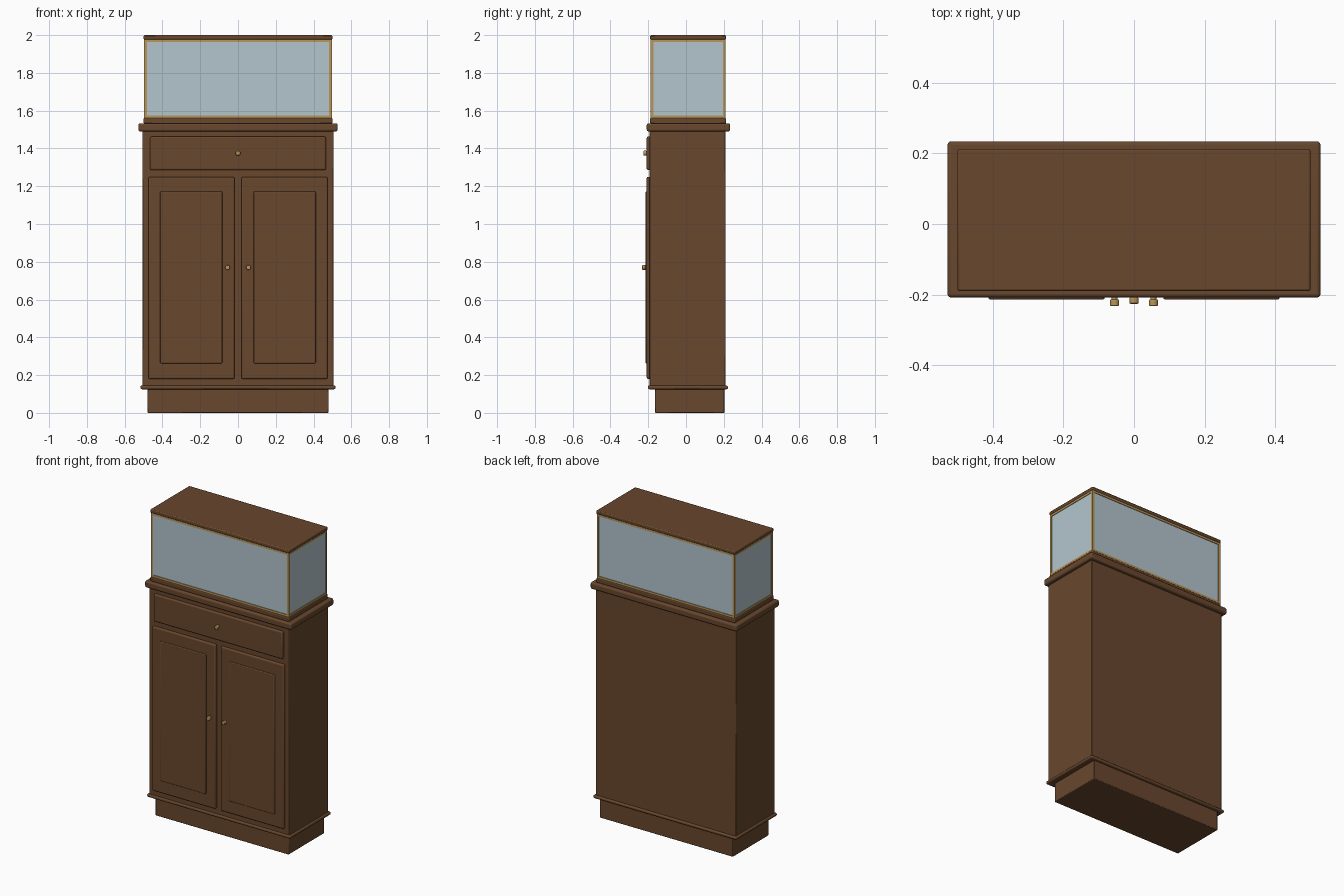
import bpy, math

if "Cube" in bpy.data.objects:
    bpy.data.objects.remove(bpy.data.objects["Cube"])


def material(name, rgb):
    m = bpy.data.materials.new(name)
    lin = [((c / 255 + 0.055) / 1.055) ** 2.4 for c in rgb]
    m.diffuse_color = (*lin, 1)
    m.use_nodes = True
    m.node_tree.nodes["Principled BSDF"].inputs["Base Color"].default_value = m.diffuse_color
    return m


wood = material("brown wood", (104, 71, 45))
brass = material("brass", (184, 150, 88))
glass = material("pale blue glass", (180, 197, 206))


def box(name, x, y, z, mat, bevel=0.0, segs=2):
    """Box from (min, max) ranges with optionally rounded edges."""
    bpy.ops.mesh.primitive_cube_add(size=1, location=[(a + b) / 2 for a, b in (x, y, z)])
    ob = bpy.context.object
    ob.name = name
    ob.scale = [b - a for a, b in (x, y, z)]
    bpy.ops.object.transform_apply(location=False, rotation=False, scale=True)
    ob.data.materials.append(mat)
    if bevel:
        mod = ob.modifiers.new("bevel", 'BEVEL')
        mod.width, mod.segments = bevel, segs
        bpy.ops.object.shade_smooth_by_angle(angle=math.radians(35))
    return ob


def knob(name, x, z, y_front, y_back):
    """Stem with a wider round head."""
    for part, r, y0, y1 in (("stem", 0.008, y_front + 0.01, y_back), ("head", 0.013, y_front, y_front + 0.018)):
        bpy.ops.mesh.primitive_cylinder_add(vertices=20, radius=r, depth=y1 - y0,
                                            location=(x, (y0 + y1) / 2, z), rotation=(math.pi / 2, 0, 0))
        ob = bpy.context.object
        ob.name = f"{name}_{part}"
        ob.data.materials.append(brass)
        if part == "head":
            mod = ob.modifiers.new("bevel", 'BEVEL')
            mod.width, mod.segments = 0.003, 2
        bpy.ops.object.shade_smooth_by_angle(angle=math.radians(35))


# Cabinet
box("plinth", (-0.48, 0.48), (-0.165, 0.203), (0, 0.13), wood, 0.004)
box("base_moulding", (-0.517, 0.517), (-0.202, 0.222), (0.125, 0.145), wood, 0.008, 3)
box("cabinet_body", (-0.505, 0.505), (-0.192, 0.21), (0.14, 1.495), wood, 0.004)
box("counter_top", (-0.528, 0.528), (-0.208, 0.234), (1.49, 1.533), wood, 0.01, 3)

# Drawer and doors
box("drawer_front", (-0.465, 0.465), (-0.208, -0.185), (1.285, 1.463), wood, 0.008, 3)
knob("drawer_knob", 0, 1.375, -0.226, -0.2)
for side, s in (("left", -1), ("right", 1)):
    box(side + "_door", sorted((s * 0.018, s * 0.475)), (-0.208, -0.185), (0.18, 1.25), wood, 0.008, 3)
    box(side + "_door_panel", sorted((s * 0.083, s * 0.412)), (-0.214, -0.2), (0.262, 1.172), wood, 0.005)
    knob(side + "_door_knob", s * 0.055, 0.77, -0.232, -0.205)

# Display case
X, Y0, Y1, Z0, Z1 = 0.5, -0.19, 0.212, 1.56, 1.978
box("case_base", (-X, X), (Y0, Y1), (1.53, 1.562), wood, 0.006)
box("case_lid", (-X, X), (Y0, Y1), (1.976, 2.0), wood, 0.006)
g = 0.004
box("case_glass", (-X + 0.003 + g, X - 0.003 - g), (Y0 + 0.003 + g, Y1 - 0.003 - g), (Z0, Z1), glass)

# Brass frame: corner posts and rails round top and bottom
t, e = 0.014, 0.003
xs = ((-X + e, -X + e + t), (X - e - t, X - e))
ys = ((Y0 + e, Y0 + e + t), (Y1 - e - t, Y1 - e))
for i, x in enumerate(xs):
    for j, y in enumerate(ys):
        box(f"case_post_{i}{j}", x, y, (Z0, Z1), brass)
for k, z in enumerate(((Z0, Z0 + 0.014), (Z1 - 0.014, Z1))):
    for i in range(2):
        box(f"case_long_rail_{k}{i}", (-X + e, X - e), ys[i], z, brass)
        box(f"case_side_rail_{k}{i}", xs[i], (Y0 + e, Y1 - e), z, brass)
